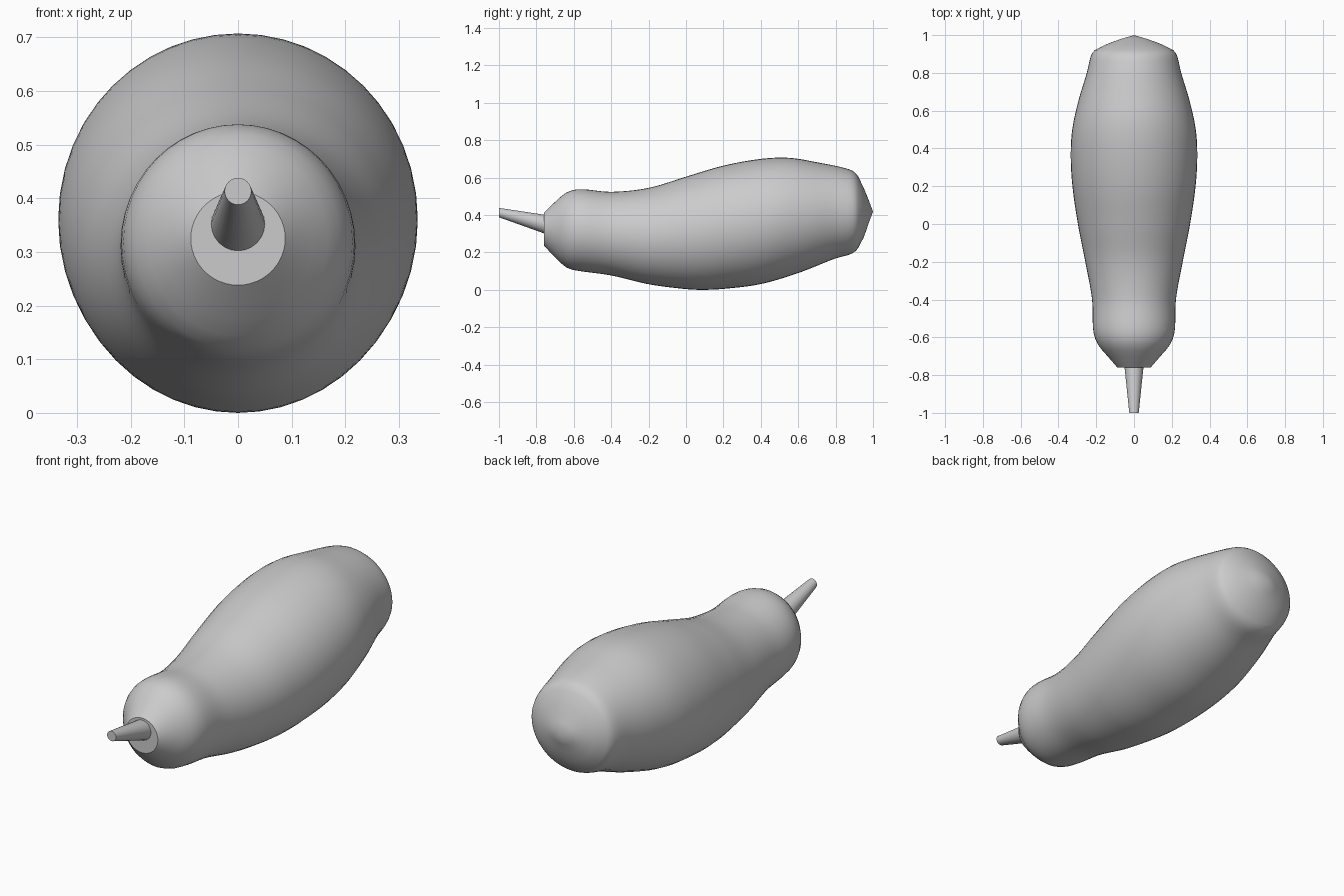
import bpy, bmesh, math

if "Cube" in bpy.data.objects:
    bpy.data.objects.remove(bpy.data.objects["Cube"])

grey = bpy.data.materials.new("plain grey")
grey.diffuse_color = (0.6, 0.6, 0.6, 1)
grey.use_nodes = True
grey.node_tree.nodes["Principled BSDF"].inputs["Base Color"].default_value = grey.diffuse_color


def sample(keys, y):
    """Smooth cubic through (y, value) keys."""
    def slope(i):
        a, b = keys[max(i - 1, 0)], keys[min(i + 1, len(keys) - 1)]
        return (b[1] - a[1]) / (b[0] - a[0])
    for i in range(len(keys) - 1):
        (y0, v0), (y1, v1) = keys[i], keys[i + 1]
        if y <= y1:
            h = y1 - y0
            t = (y - y0) / h
            return ((2*t**3 - 3*t**2 + 1) * v0 + (t**3 - 2*t**2 + t) * h * slope(i)
                    + (3*t**2 - 2*t**3) * v1 + (t**3 - t**2) * h * slope(i + 1))
    return keys[-1][1]


def loft(name, rings, sides, tip=None):
    """Skin elliptical rings (y, centre z, half width, half height)."""
    bm = bmesh.new()
    loops = [[bm.verts.new((w * math.sin(2 * math.pi * k / sides), y,
                            z + h * math.cos(2 * math.pi * k / sides)))
              for k in range(sides)] for y, z, w, h in rings]
    for a, b in zip(loops, loops[1:]):
        for k in range(sides):
            n = (k + 1) % sides
            bm.faces.new((a[k], a[n], b[n], b[k]))
    bm.faces.new(loops[0])
    if tip:
        v = bm.verts.new(tip)
        for k in range(sides):
            bm.faces.new((loops[-1][k], loops[-1][(k + 1) % sides], v))
    else:
        bm.faces.new(loops[-1])
    bmesh.ops.recalc_face_normals(bm, faces=bm.faces)
    mesh = bpy.data.meshes.new(name)
    bm.to_mesh(mesh)
    bm.free()
    mesh.materials.append(grey)
    ob = bpy.data.objects.new(name, mesh)
    bpy.context.collection.objects.link(ob)
    bpy.ops.object.select_all(action='DESELECT')
    ob.select_set(True)
    bpy.context.view_layer.objects.active = ob
    bpy.ops.object.shade_smooth_by_angle(angle=math.radians(35))
    return ob


# Body outline: back, belly and half width along the length
top = [(-.76, .412), (-.70, .470), (-.64, .520), (-.57, .538), (-.4, .524), (-.2, .545),
       (0, .605), (.2, .664), (.4, .70), (.55, .706), (.7, .682), (.87, .645),
       (.915, .615), (.95, .545), (.98, .472)]
bottom = [(-.76, .238), (-.70, .173), (-.64, .120), (-.59, .104), (-.4, .077), (-.2, .030),
          (0, .004), (.09, 0), (.2, .005), (.4, .031), (.6, .090), (.8, .168),
          (.885, .193), (.92, .222), (.95, .280), (.98, .365)]
width = [(-.76, .088), (-.70, .140), (-.64, .190), (-.57, .215), (-.4, .222), (-.2, .258),
         (0, .297), (.2, .326), (.36, .335), (.5, .327), (.65, .295), (.8, .250),
         (.89, .228), (.92, .208), (.95, .150), (.98, .068)]
stations = sorted([-.76 + 1.74 * i / 58 for i in range(59)] + [.875, .905, .965])
rings = []
for y in stations:
    t, b = sample(top, y), sample(bottom, y)
    rings.append((y, (t + b) / 2, sample(width, y), (t - b) / 2))
loft("body", rings, 48, tip=(0, 1.0, .418))

# Tapered beak tilted upward, rooted in the flat face
loft("beak", [(-.74, .347, .052, .052), (-1.0, .413, .025, .025)], 24)
